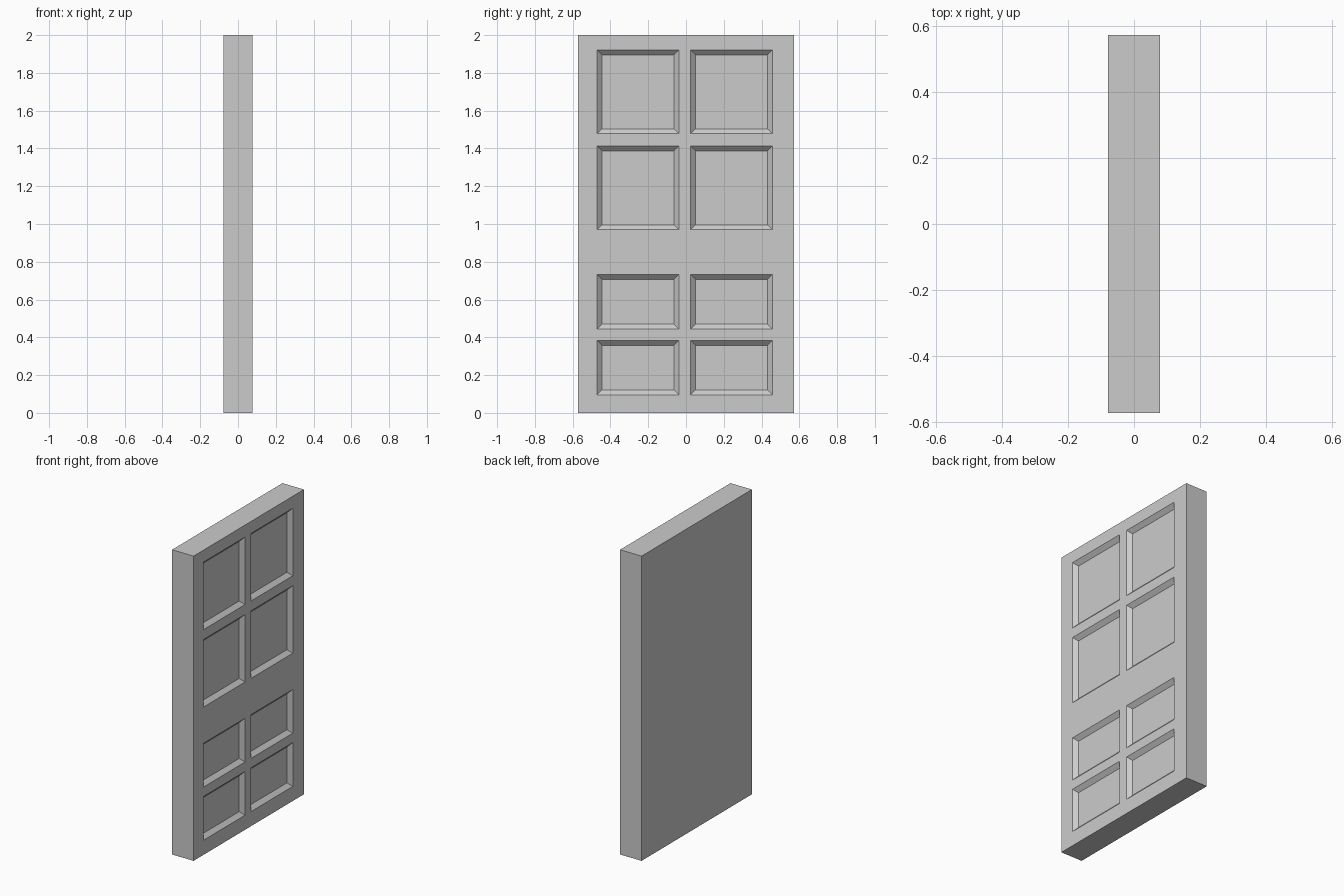
import bpy, bmesh

if "Cube" in bpy.data.objects:
    bpy.data.objects.remove(bpy.data.objects["Cube"])

HALF_T, HALF_W = 0.078, 0.572
BEVEL, DEPTH = 0.026, 0.025

# Grid lines across the panelled face: odd intervals hold the panels
ys = [-HALF_W, -0.47, -0.038, 0.025, 0.457, HALF_W]
zs = [0, 0.096, 0.383, 0.445, 0.732, 0.97, 1.413, 1.478, 1.921, 2.0]

bm = bmesh.new()
grid = [[bm.verts.new((HALF_T, y, z)) for z in zs] for y in ys]
panels = []
for i in range(len(ys) - 1):
    for j in range(len(zs) - 1):
        face = bm.faces.new((grid[i][j], grid[i + 1][j],
                             grid[i + 1][j + 1], grid[i][j + 1]))
        if i % 2 and j % 2:
            panels.append(face)

# Slab sides and plain back
rim = [e for e in bm.edges if e.is_boundary]
ext = bmesh.ops.extrude_edge_only(bm, edges=rim)["geom"]
back_verts = [g for g in ext if isinstance(g, bmesh.types.BMVert)]
back_edges = [g for g in ext if isinstance(g, bmesh.types.BMEdge) and g.is_boundary]
bmesh.ops.translate(bm, verts=back_verts, vec=(-2 * HALF_T, 0, 0))
bmesh.ops.contextual_create(bm, geom=back_edges)
bmesh.ops.recalc_face_normals(bm, faces=bm.faces[:])

# Recessed panels with sloping borders
bmesh.ops.inset_individual(bm, faces=panels, thickness=BEVEL, depth=0,
                           use_even_offset=True)
for face in panels:
    for v in face.verts:
        v.co.x = HALF_T - DEPTH

mesh = bpy.data.meshes.new("panelled_door")
bm.to_mesh(mesh)
bm.free()
door = bpy.data.objects.new("panelled_door", mesh)
bpy.context.collection.objects.link(door)
